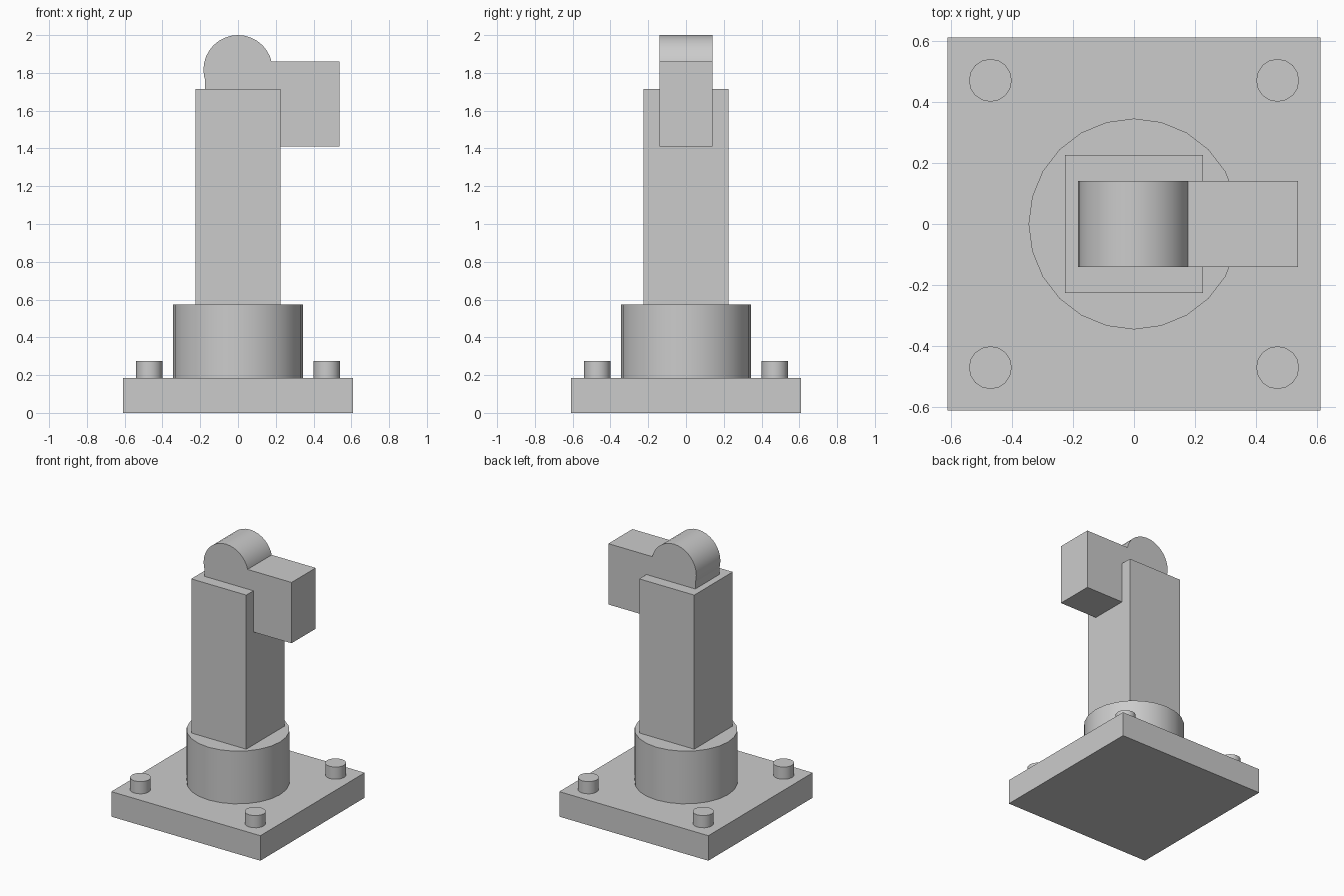
import bpy
import math

# Remove the default cube
if "Cube" in bpy.data.objects:
    bpy.data.objects.remove(bpy.data.objects["Cube"], do_unlink=True)

# Single grey material
GREY = (0.6, 0.6, 0.6, 1.0)
grey = bpy.data.materials.new("plain grey")
grey.use_nodes = True
grey.diffuse_color = GREY
grey.node_tree.nodes["Principled BSDF"].inputs["Base Color"].default_value = GREY


def box(name, low, high):
    """Box spanning two opposite corners."""
    centre = [(a + b) / 2 for a, b in zip(low, high)]
    bpy.ops.mesh.primitive_cube_add(size=1, location=centre)
    obj = bpy.context.object
    obj.name = name
    obj.scale = [b - a for a, b in zip(low, high)]
    bpy.ops.object.transform_apply(location=False, rotation=False, scale=True)
    obj.data.materials.append(grey)
    return obj


def cylinder(name, radius, depth, centre, sides, tilt=0):
    """Smooth-sided cylinder with sharp rims."""
    bpy.ops.mesh.primitive_cylinder_add(
        vertices=sides, radius=radius, depth=depth,
        location=centre, rotation=(tilt, 0, 0))
    obj = bpy.context.object
    obj.name = name
    bpy.ops.object.shade_smooth_by_angle(angle=math.radians(40))
    obj.data.materials.append(grey)
    return obj


# Base plate and its four corner bolts
BASE = 0.185
box("base_plate", (-0.61, -0.61, 0), (0.61, 0.61, BASE))
for side, x in (("right", -0.47), ("left", 0.47)):
    for end, y in (("front", -0.47), ("back", 0.47)):
        cylinder(f"bolt_{end}_{side}", 0.07, 0.18, (x, y, BASE), 16)

# Round collar and square post
COLLAR = 0.575
cylinder("collar", 0.345, COLLAR - BASE, (0, 0, (BASE + COLLAR) / 2), 24)
box("post", (-0.225, -0.225, COLLAR), (0.225, 0.225, 1.715))

# Head: arm block hanging to the left, with a pivot drum across it
box("arm_block", (-0.175, -0.141, 1.41), (0.537, 0.141, 1.86))
cylinder("pivot_drum", 0.183, 0.282, (0, 0, 1.817), 32, math.radians(90))
